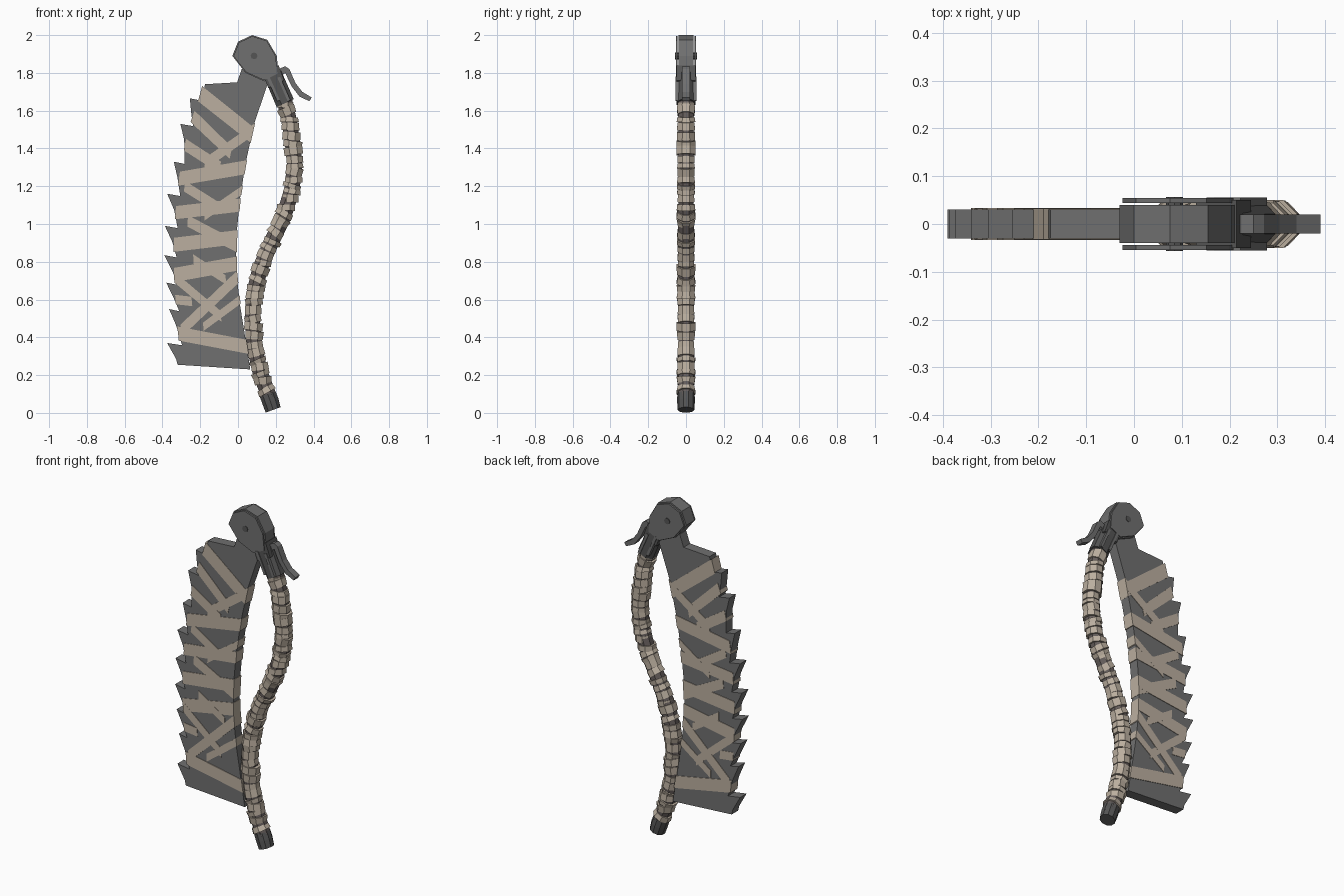
import bpy, bmesh, math, random
from mathutils import Vector

if "Cube" in bpy.data.objects:
    bpy.data.objects.remove(bpy.data.objects["Cube"])

random.seed(4)


def material(name, r, g, b):
    m = bpy.data.materials.new(name)
    m.diffuse_color = (r, g, b, 1)
    m.use_nodes = True
    m.node_tree.nodes["Principled BSDF"].inputs["Base Color"].default_value = m.diffuse_color
    return m


STEEL = material("steel", .16, .16, .16)
DARK = material("dark_steel", .09, .09, .09)
CLOTH = material("cloth", .50, .43, .35)
GRIP = material("grip", .13, .11, .105)


def finish(name, bm, mat):
    bmesh.ops.recalc_face_normals(bm, faces=bm.faces)
    me = bpy.data.meshes.new(name)
    bm.to_mesh(me)
    bm.free()
    me.materials.append(mat)
    ob = bpy.data.objects.new(name, me)
    bpy.context.collection.objects.link(ob)
    return ob


def add_prism(bm, outline, y0, y1):
    a = [bm.verts.new((x, y0, z)) for x, z in outline]
    b = [bm.verts.new((x, y1, z)) for x, z in outline]
    bm.faces.new(a)
    bm.faces.new(b[::-1])
    for i in range(len(a)):
        j = (i + 1) % len(a)
        bm.faces.new((a[i], b[i], b[j], a[j]))


def prism(name, outline, y0, y1, mat):
    bm = bmesh.new()
    add_prism(bm, outline, y0, y1)
    return finish(name, bm, mat)


def add_tube(bm, sections, n=8):
    # each section: centre (x, z), angle of the cross-section normal, radius
    rings = []
    for (x, z), ang, r in sections:
        side = Vector((math.cos(ang), 0, math.sin(ang)))
        rings.append([bm.verts.new(Vector((x, 0, z)) + r * (
            math.cos(t) * side + math.sin(t) * Vector((0, 1, 0))))
            for t in [(k + .5) * math.tau / n for k in range(n)]])
    for p, q in zip(rings, rings[1:]):
        for k in range(n):
            j = (k + 1) % n
            bm.faces.new((p[k], p[j], q[j], q[k]))
    bm.faces.new(rings[0])
    bm.faces.new(rings[-1][::-1])


def at(table, z):
    # x on a curve listed from top to bottom
    for (x0, z0), (x1, z1) in zip(table, table[1:]):
        if z >= z1:
            break
    return x0 + (x1 - x0) * (z - z0) / (z1 - z0)


# Blade with a toothed back
left = [(-.175, 1.74), (-.20, 1.65), (-.25, 1.51), (-.29, 1.32), (-.312, 1.15),
        (-.325, .98), (-.33, .83), (-.325, .69), (-.315, .54), (-.30, .36), (-.31, .25)]
right = [(.15, 1.72), (.085, 1.53), (.04, 1.32), (.01, 1.13), (-.01, .92),
         (-.01, .76), (.01, .575), (.04, .39), (.065, .23)]
tips = [(-.255, 1.665), (-.305, 1.53), (-.34, 1.33), (-.375, 1.16), (-.387, .99),
        (-.39, .835), (-.38, .69), (-.365, .55), (-.375, .37)]
outline = [(.02, 1.82), (-.005, 1.75), (-.175, 1.74)]
for x, z in tips:
    outline += [(at(left, z) + .005, z - .012), (x, z),
                (at(left, z - .09) - .02, z - .085)]
outline += [(-.32, .255)] + right[::-1] + [(.17, 1.78)]
prism("blade", outline, -.03, .03, STEEL)

# Cloth bands: (left height, right height, width, start, end across the blade)
bands = [(1.69, 1.47, .08, 0, 1), (1.57, 1.30, .06, 0, .72), (1.22, 1.50, .07, .35, 1),
         (1.42, 1.22, .06, 0, .6), (1.24, 1.30, .075, 0, 1), (1.22, 1.02, .055, .1, .7),
         (1.06, 1.10, .07, 0, 1), (.93, 1.18, .05, .45, 1), (1.05, .88, .06, .2, 1),
         (.89, .93, .075, 0, 1), (.73, .79, .075, 0, 1), (.88, .66, .05, .3, .8),
         (.72, .40, .06, 0, .65), (.42, .72, .065, .05, 1), (.42, .35, .075, 0, 1),
         (.60, .56, .05, 0, .25), (.36, .60, .045, .4, 1)]
bm = bmesh.new()
for i, (zl, zr, w, s, e) in enumerate(bands):
    pts = []
    for t, h in ((s, -.5), (e, -.5), (e, .5), (s, .5)):
        a, b = zl + h * w, zr + h * w
        xa, xb = at(left, a) - .012, at(right, b) + .004
        pts.append((xa + (xb - xa) * t, a + (b - a) * t))
    d = .0325 + .0002 * (i % 5)
    add_prism(bm, pts, -d, d)
finish("blade_wraps", bm, CLOTH)

# Pivot head: core, side plates and rivets
head = [(.075, 2.0), (.155, 1.975), (.205, 1.89), (.215, 1.79),
        (.14, 1.755), (.04, 1.80), (-.03, 1.89), (0, 1.965)]
prism("pivot_core", head, -.04, .04, STEEL)
plate = [(.09 + (x - .09) * .95, 1.88 + (z - 1.88) * .95) for x, z in head]
for side, name in ((-1, "front"), (1, "back")):
    prism(name + "_pivot_plate", plate, side * .044, side * .054, STEEL)
    rivet = [(.085 + .018 * math.cos(k * math.tau / 8),
              1.89 + .018 * math.sin(k * math.tau / 8)) for k in range(8)]
    prism(name + "_pivot_rivet", rivet, side * .03, side * .057, DARK)

# Ferrule joining head and handle
prism("hinge_block", [(.13, 1.80), (.215, 1.84), (.245, 1.76), (.16, 1.72)],
      -.05, .05, DARK)
bm = bmesh.new()
add_tube(bm, [((.185, 1.79), .43, .052), ((.25, 1.64), .43, .054)])
finish("ferrule", bm, DARK)
for off in (-.028, .028):
    prism("ferrule_rib", [(.18 + off, 1.775), (.195 + off, 1.78),
                          (.25 + off, 1.655), (.235 + off, 1.65)], -.055, .055, STEEL)

# Curved lever
prism("lever", [(.19, 1.79), (.225, 1.825), (.25, 1.835), (.272, 1.82), (.305, 1.745),
                (.34, 1.70), (.39, 1.67), (.378, 1.65), (.325, 1.675), (.283, 1.73),
                (.25, 1.80), (.21, 1.765)], -.02, .02, STEEL)

# Handle core
path = [(.24, 1.68), (.27, 1.55), (.29, 1.42), (.30, 1.31), (.285, 1.18), (.24, 1.035),
        (.17, .89), (.115, .76), (.085, .63), (.075, .495), (.09, .335), (.12, .205),
        (.16, .10), (.187, .02)]


def lean(z):
    # angle of the cross-section at a height on the handle
    a, b = min(z + .04, 1.68), max(z - .04, .02)
    return math.atan2(a - b, at(path, a) - at(path, b)) - math.pi / 2


bm = bmesh.new()
add_tube(bm, [((at(path, z), z), lean(z), .044)
              for z in [1.68 - k * 1.63 / 40 for k in range(41)]])
finish("handle_core", bm, GRIP)

# Handle cloth wraps: short tilted, tapered collars
bm = bmesh.new()
z = 1.63
while z > .10:
    h = random.uniform(.022, .045)
    ang = lean(z) + random.uniform(-.28, .28)
    r0, r1 = random.uniform(.046, .055), random.uniform(.046, .055)
    dx, dz = -math.sin(ang) * h / 2, math.cos(ang) * h / 2
    x = at(path, z) + random.uniform(-.005, .005)
    add_tube(bm, [((x + dx, z + dz), ang, r0), ((x - dx, z - dz), ang, r1)])
    z -= h * .9 + random.uniform(.002, .016)
finish("handle_wraps", bm, CLOTH)

# End cap
bm = bmesh.new()
add_tube(bm, [((.157, .10), .35, .046), ((.172, .06), .35, .047),
              ((.186, .016), .35, .044)], 10)
finish("end_cap", bm, DARK)
